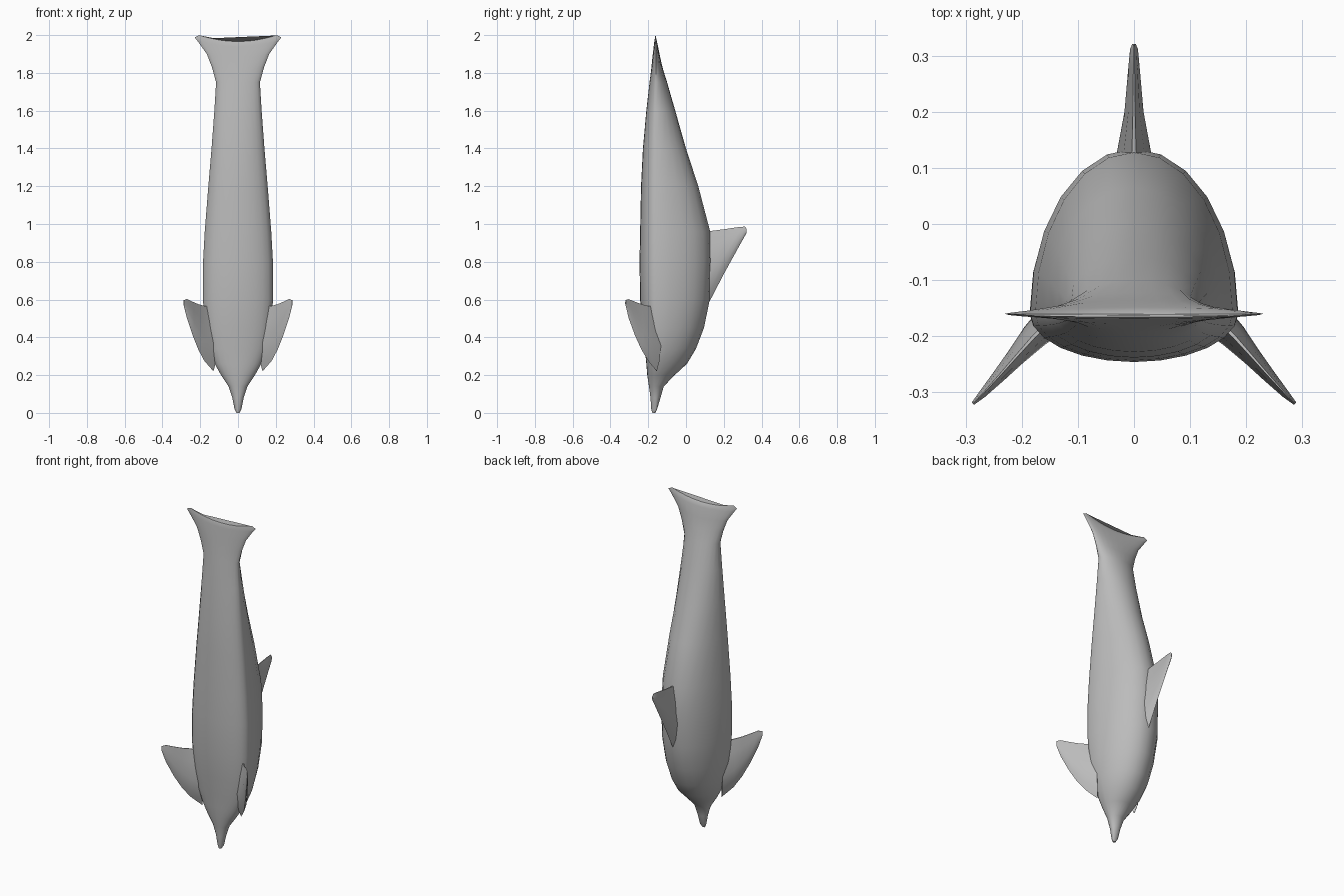
import bpy, bmesh, math
from mathutils import Vector

cube = bpy.data.objects.get("Cube")
if cube:
    bpy.data.objects.remove(cube, do_unlink=True)

GREY = (0.5, 0.5, 0.5, 1.0)
skin = bpy.data.materials.new("grey_skin")
skin.use_nodes = True
skin.diffuse_color = GREY
skin.node_tree.nodes["Principled BSDF"].inputs["Base Color"].default_value = GREY


def loft(name, rings, angle):
    """Skin a closed surface over a list of equal-length point rings."""
    bm = bmesh.new()
    loops = [[bm.verts.new(p) for p in ring] for ring in rings]
    n = len(loops[0])
    for a, b in zip(loops, loops[1:]):
        for i in range(n):
            j = (i + 1) % n
            bm.faces.new((a[i], a[j], b[j], b[i]))
    bm.faces.new(loops[0])
    bm.faces.new(loops[-1])
    bmesh.ops.recalc_face_normals(bm, faces=bm.faces)
    mesh = bpy.data.meshes.new(name)
    bm.to_mesh(mesh)
    bm.free()
    mesh.materials.append(skin)
    obj = bpy.data.objects.new(name, mesh)
    bpy.context.collection.objects.link(obj)
    bpy.ops.object.select_all(action='DESELECT')
    obj.select_set(True)
    bpy.context.view_layer.objects.active = obj
    bpy.ops.object.shade_smooth_by_angle(angle=math.radians(angle))
    return obj


def body_ring(z, half, belly, back, lift=0.0, sides=24):
    """Two half ellipses meeting at the flank line; lift raises the sides."""
    mid = max(belly + 0.005, min(-0.16, back - 0.005))
    ring = []
    for i in range(sides):
        a = math.tau * i / sides
        c, s = math.cos(a), math.sin(a)
        depth = back - mid if s > 0 else mid - belly
        ring.append((half * c, mid + depth * s, z + lift * c * c))
    return ring


def fin_ring(x, y, lead, trail, thick, across):
    """Lens section with a rounded leading edge low and a thin trailing edge."""
    shape = ((0, 0), (0.15, 0.6), (0.4, 1), (0.75, 0.6), (1, 0.12))
    pts = [(t, w) for t, w in shape] + [(t, -w) for t, w in reversed(shape[1:])]
    return [Vector((x, y, lead + (trail - lead) * t)) + across * (thick * w)
            for t, w in pts]


# Body from beak to tail flukes: height, half width, belly y, back y, side lift
body = [
    (0.0, 0.008, -0.178, -0.163), (0.02, 0.018, -0.184, -0.153),
    (0.08, 0.03, -0.188, -0.135), (0.14, 0.05, -0.196, -0.118),
    (0.2, 0.09, -0.205, -0.06), (0.26, 0.123, -0.21, 0.005),
    (0.34, 0.152, -0.218, 0.053), (0.45, 0.172, -0.23, 0.095),
    (0.6, 0.186, -0.243, 0.126), (0.8, 0.185, -0.246, 0.134),
    (0.96, 0.176, -0.243, 0.128), (1.2, 0.157, -0.238, 0.065),
    (1.4, 0.14, -0.228, 0.0), (1.6, 0.125, -0.21, -0.057),
    (1.75, 0.116, -0.193, -0.1), (1.82, 0.138, -0.184, -0.122, 0.01),
    (1.88, 0.165, -0.178, -0.136, 0.02), (1.94, 0.215, -0.171, -0.148, 0.03),
    (1.958, 0.23, -0.169, -0.154, 0.03), (1.966, 0.205, -0.166, -0.16, 0.034),
]
loft("body", [body_ring(*row) for row in body], 45)

# Dorsal fin: y, leading z, trailing z, half thickness
dorsal = [
    (0.07, 0.5, 0.955, 0.045), (0.13, 0.6, 0.963, 0.03),
    (0.2, 0.735, 0.972, 0.017), (0.28, 0.88, 0.984, 0.01),
    (0.312, 0.937, 0.986, 0.007), (0.321, 0.955, 0.975, 0.003),
]
loft("dorsal_fin", [fin_ring(0, y, lo, hi, w, Vector((1, 0, 0)))
                    for y, lo, hi, w in dorsal], 45)

# Flippers: x, y, leading z, trailing z, half thickness
flipper = [
    (0.13, -0.155, 0.22, 0.56, 0.032), (0.178, -0.2, 0.275, 0.566, 0.024),
    (0.21, -0.236, 0.335, 0.575, 0.017), (0.24, -0.27, 0.41, 0.588, 0.012),
    (0.27, -0.303, 0.5, 0.602, 0.007), (0.287, -0.32, 0.57, 0.597, 0.003),
]
for side, name in ((1, "left_flipper"), (-1, "right_flipper")):
    across = Vector((side, 1, 0)).normalized()
    loft(name, [fin_ring(side * x, y, lo, hi, w, across)
                for x, y, lo, hi, w in flipper], 45)
